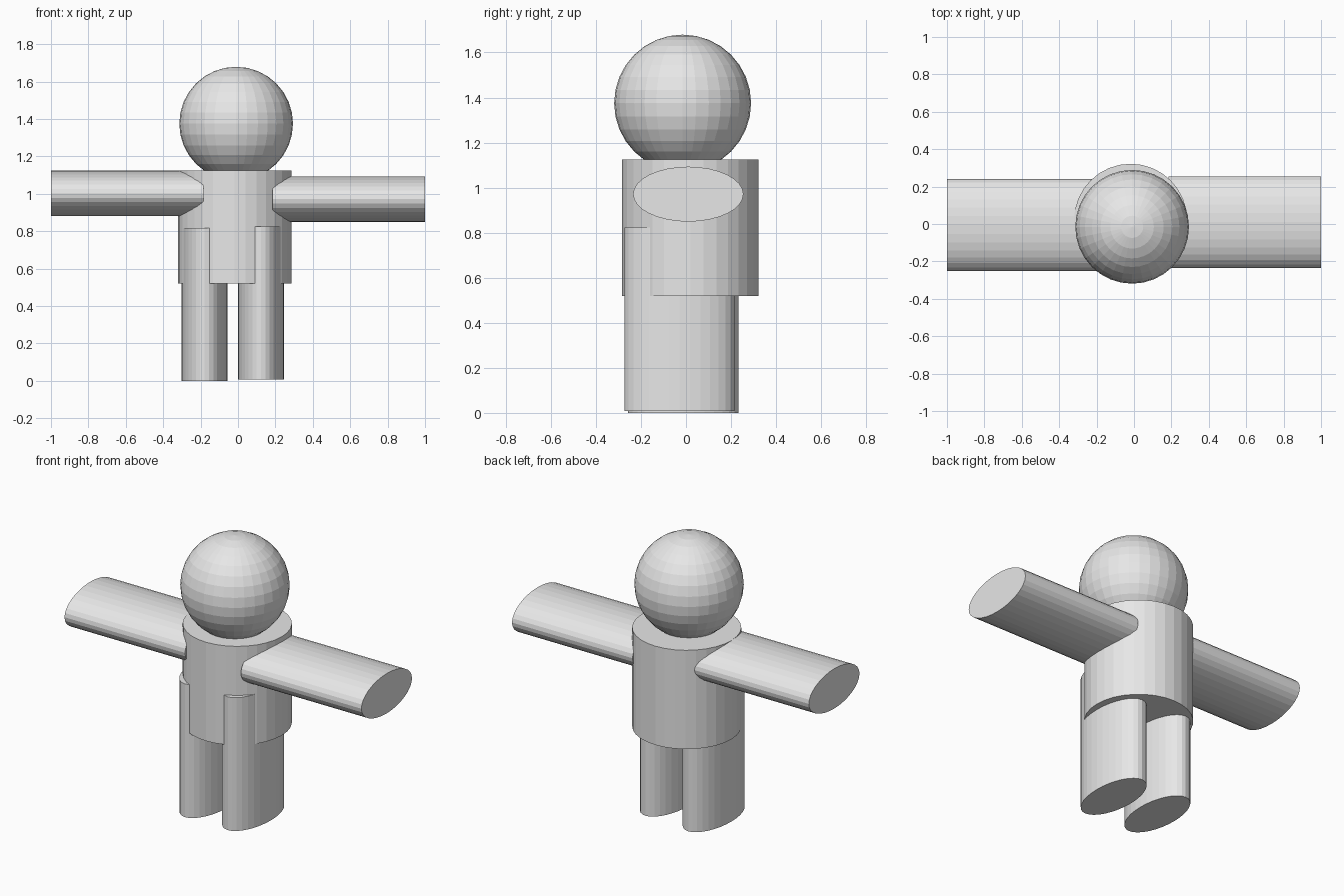
import bpy
import math

if "Cube" in bpy.data.objects:
    bpy.data.objects.remove(bpy.data.objects["Cube"])

grey = bpy.data.materials.new("plain_grey")
grey.diffuse_color = (0.8, 0.8, 0.8, 1)
grey.use_nodes = True
grey.node_tree.nodes["Principled BSDF"].inputs["Base Color"].default_value = grey.diffuse_color


def finish(name):
    """Name the active object and give it the flat grey colour."""
    obj = bpy.context.object
    obj.name = name
    obj.data.materials.append(grey)
    return obj


def cylinder(name, centre, rx, ry, length, rotation=(0, 0, 0)):
    """32-sided cylinder with an elliptical section."""
    bpy.ops.mesh.primitive_cylinder_add(vertices=32, radius=1, depth=1,
                                        location=centre, rotation=rotation)
    obj = finish(name)
    obj.scale = (rx, ry, length)
    return obj


# Head
bpy.ops.mesh.primitive_uv_sphere_add(segments=32, ring_count=16, radius=0.304,
                                     location=(-0.01, -0.015, 1.375))
finish("head")

# Torso
cylinder("torso", (-0.018, 0.019, 0.822), 0.303, 0.303, 0.605)

# Flattened arms, reaching from just inside the torso to the hands
LIMB = 0.816
SIDEWAYS = (0, math.pi / 2, 0)
cylinder("left_arm", (-1 + LIMB / 2, -0.005, 1.002), 0.122, 0.245, LIMB, SIDEWAYS)
cylinder("right_arm", (1 - LIMB / 2, 0.01, 0.971), 0.122, 0.245, LIMB, SIDEWAYS)

# Flattened legs, overlapping the front of the torso
cylinder("left_leg", (-0.179, -0.012, LIMB / 2), 0.122, 0.245, LIMB)
cylinder("right_leg", (0.123, -0.029, 0.008 + LIMB / 2), 0.122, 0.245, LIMB)
